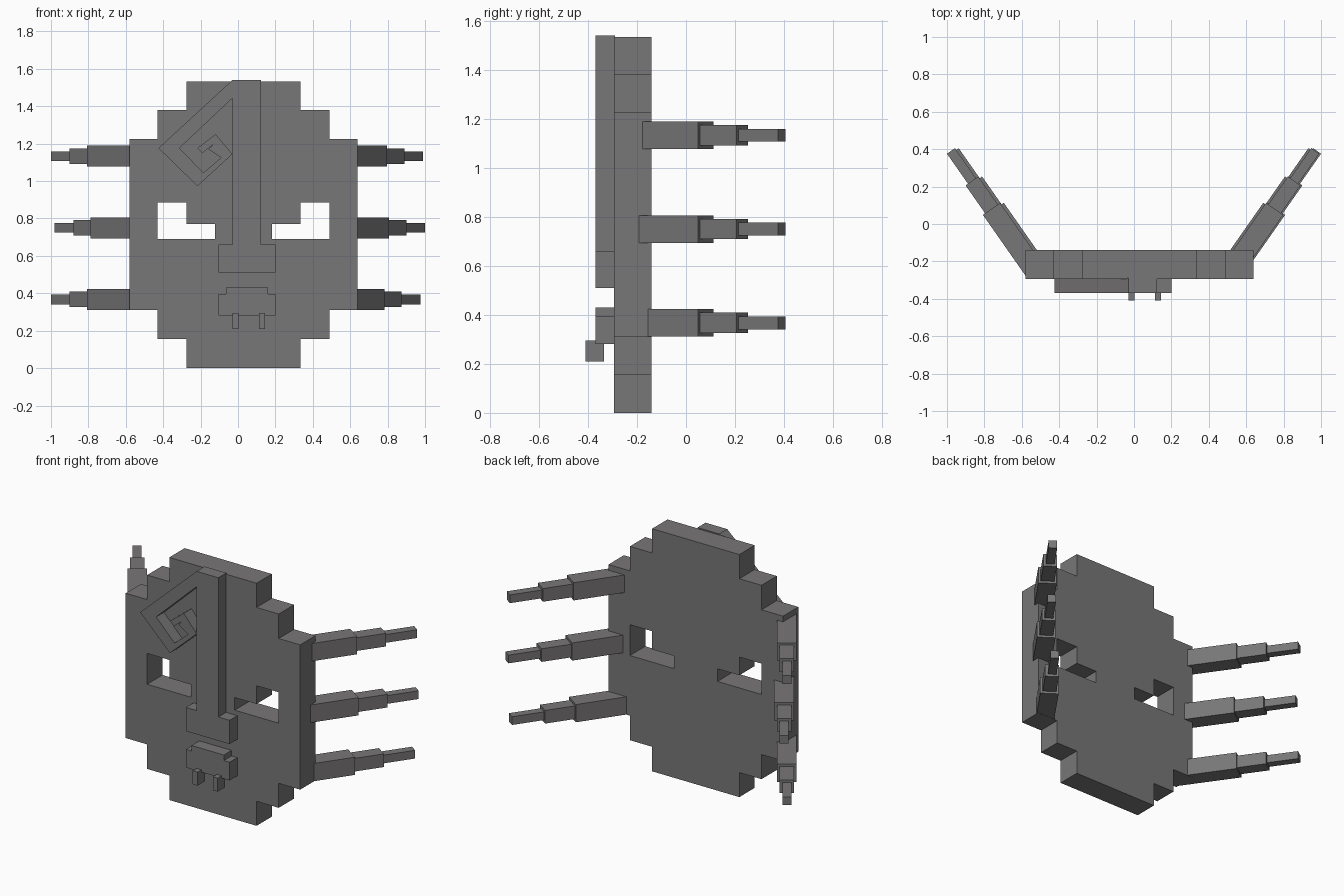
import bpy, math
from mathutils import Matrix, Vector

if "Cube" in bpy.data.objects:
    bpy.data.objects.remove(bpy.data.objects["Cube"])

grey = bpy.data.materials.new("stone_grey")
grey.diffuse_color = (0.19, 0.184, 0.184, 1)
grey.use_nodes = True
grey.node_tree.nodes["Principled BSDF"].inputs["Base Color"].default_value = grey.diffuse_color


def slab(name, outlines, y0, y1):
    """Extrude x/z outlines (first is the rim, others are holes) from y0 to y1."""
    cu = bpy.data.curves.new(name, 'CURVE')
    cu.dimensions = '2D'
    cu.fill_mode = 'BOTH'
    cu.extrude = (y1 - y0) / 2
    for pts in outlines:
        sp = cu.splines.new('POLY')
        sp.points.add(len(pts) - 1)
        for p, (x, z) in zip(sp.points, pts):
            p.co = (x, z, 0, 1)
        sp.use_cyclic_u = True
        sp.use_smooth = False
    ob = bpy.data.objects.new(name, cu)
    bpy.context.collection.objects.link(ob)
    bpy.ops.object.select_all(action='DESELECT')
    ob.select_set(True)
    bpy.context.view_layer.objects.active = ob
    bpy.ops.object.convert(target='MESH')
    ob = bpy.context.object
    ob.data.transform(Matrix.Translation((0, (y0 + y1) / 2, 0))
                      @ Matrix.Rotation(math.pi / 2, 4, 'X'))
    ob.data.materials.clear()
    ob.data.materials.append(grey)
    return ob


def rect(x0, x1, z0, z1):
    return [(x0, z0), (x1, z0), (x1, z1), (x0, z1)]


def bar(name, start, end, width):
    """Square bar between two points at the same height."""
    d = Vector(end) - Vector(start)
    bpy.ops.mesh.primitive_cube_add(size=1, location=(Vector(start) + Vector(end)) / 2)
    ob = bpy.context.object
    ob.name = name
    ob.scale = (d.length, width, width)
    ob.rotation_euler.z = math.atan2(d.y, d.x)
    ob.data.materials.append(grey)


# Stepped mask plate with two L-shaped eye holes
CX = 0.03
right = [(0.305, 0), (0.305, 0.155), (0.46, 0.155), (0.46, 0.31), (0.61, 0.31),
         (0.61, 1.225), (0.46, 1.225), (0.46, 1.38), (0.305, 1.38), (0.305, 1.533)]
rim = [(CX + x, z) for x, z in right] + [(CX - x, z) for x, z in reversed(right)]
eye = [(0.152, 0.69), (0.46, 0.69), (0.46, 0.885), (0.305, 0.885),
       (0.305, 0.77), (0.152, 0.77)]
eyes = [[(CX + s * x, z) for x, z in eye] for s in (1, -1)]
slab("mask_plate", [rim] + eyes, -0.293, -0.14)

# Nose: long bridge with a wider tip
slab("nose", [[(-0.105, 0.51), (0.2, 0.51), (0.2, 0.66), (0.122, 0.66), (0.122, 1.54),
               (-0.03, 1.54), (-0.03, 0.66), (-0.105, 0.66)]], -0.37, -0.29)

# Angular spiral on the forehead
slab("forehead_spiral", [[
    (-0.03, 1.54), (-0.425, 1.176), (-0.217, 0.973), (-0.03, 1.144), (-0.12, 1.251),
    (-0.217, 1.176), (-0.19, 1.15), (-0.136, 1.193), (-0.158, 1.171), (-0.09, 1.125),
    (-0.185, 1.045), (-0.313, 1.176), (-0.03, 1.443)]], -0.37, -0.29)

# Mouth and fangs
slab("mouth", [[(-0.105, 0.28), (0.2, 0.28), (0.2, 0.395), (0.16, 0.395), (0.16, 0.43),
                (-0.065, 0.43), (-0.065, 0.395), (-0.105, 0.395)]], -0.37, -0.29)
for side, x in (("left", -0.03), ("right", 0.111)):
    slab("fang_" + side, [rect(x, x + 0.034, 0.21, 0.295)], -0.41, -0.335)

# Three tapering legs on each side, swept backwards
ANG = math.radians(55)
for s, side, start, tips in ((1, "right", -0.33, (0.975, 1.0, 0.99)),
                             (-1, "left", -0.40, (1.0, 0.98, 1.0))):
    for row, z, tip in zip(("lower", "middle", "upper"), (0.367, 0.75, 1.133), tips):
        # distances along the leg, measured from the end of the first segment
        for part, a, b, w in (("base", start, 0, 0.112), ("middle", -0.02, 0.182, 0.083),
                              ("tip", 0.16, 0.378, 0.052)):
            pts = [(s * (tip - 0.238 + d * math.cos(ANG)), 0.081 + d * math.sin(ANG), z)
                   for d in (a, b)]
            bar(f"leg_{side}_{row}_{part}", *pts, w)
